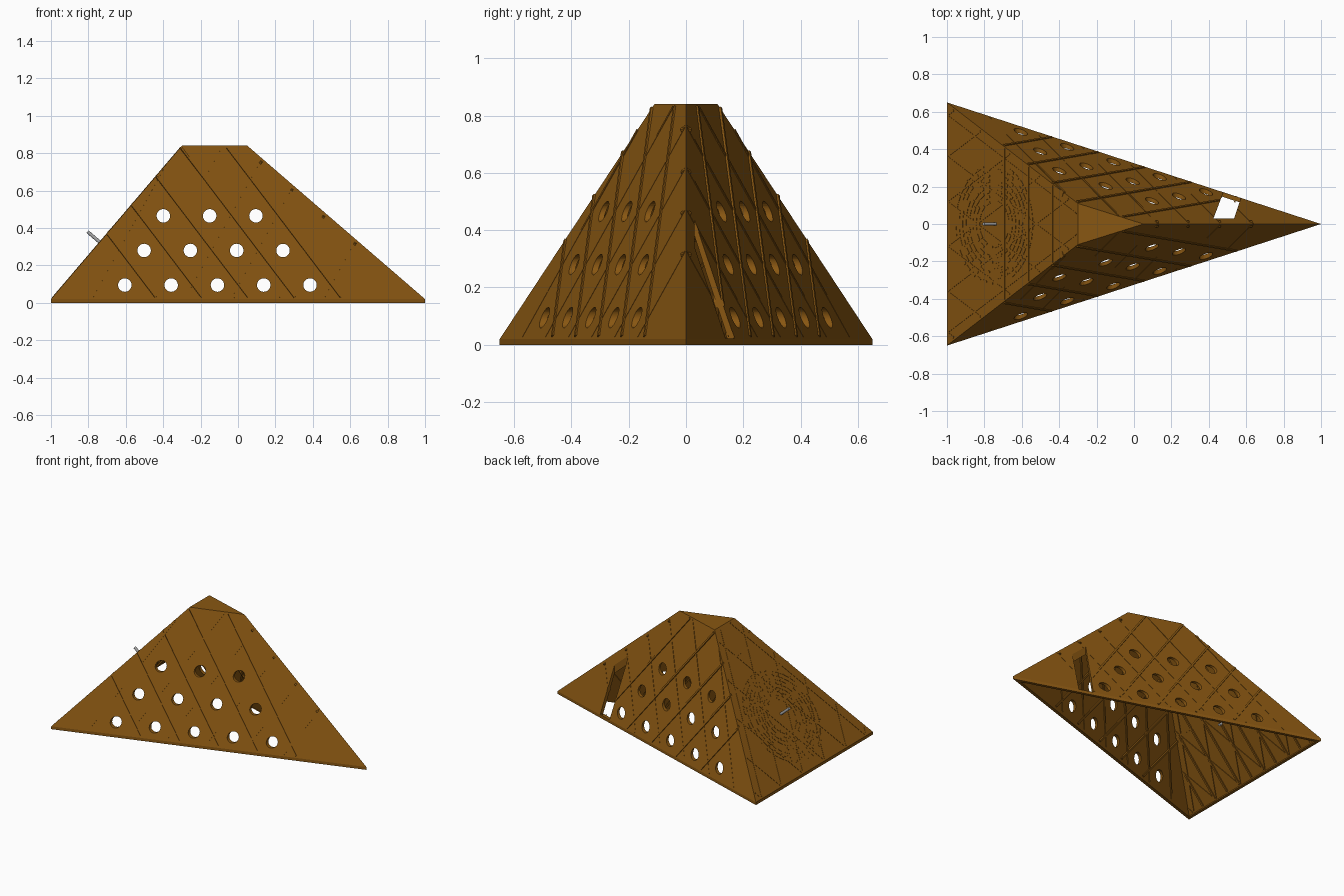
import bpy, bmesh, math, random
from mathutils import Vector, Matrix

if "Cube" in bpy.data.objects:
    bpy.data.objects.remove(bpy.data.objects["Cube"])

random.seed(4)
Z0, Z1 = 0.02, 0.84
A, B = 0.863, 2.656                      # slopes of the two long side faces
N_BACK = Vector((-0.82, 0, 0.70)).normalized()


def material(name, rgb):
    m = bpy.data.materials.new(name)
    m.diffuse_color = (*rgb, 1)
    m.use_nodes = True
    m.node_tree.nodes["Principled BSDF"].inputs["Base Color"].default_value = m.diffuse_color
    return m


BROWN = material("brown", (0.25, 0.095, 0.006))
GREY = material("grey", (0.4, 0.4, 0.4))


def make(name, bm, mat):
    bmesh.ops.recalc_face_normals(bm, faces=bm.faces)
    me = bpy.data.meshes.new(name)
    bm.to_mesh(me)
    bm.free()
    me.materials.append(mat)
    ob = bpy.data.objects.new(name, me)
    bpy.context.collection.objects.link(ob)
    return ob


def bar(bm, p, q, n, width, out, inn):
    """Box from p to q lying in a face with normal n."""
    d = (q - p).normalized()
    s = n.cross(d).normalized()
    m = Matrix((d, s, n)).transposed().to_4x4()
    m.translation = (p + q) / 2 + n * (out - inn) / 2
    size = Matrix.Diagonal(((q - p).length, width, out + inn, 1))
    bmesh.ops.create_cube(bm, size=1, matrix=m @ size)


def cut(ob, cutter):
    mod = ob.modifiers.new("cut", 'BOOLEAN')
    mod.operation = 'DIFFERENCE'
    mod.solver = 'EXACT'
    mod.use_self = True
    mod.object = cutter


def frac(z):
    return (z - Z0) / (Z1 - Z0)


def side_pt(x, z, s):
    return Vector((x, s * (A * (1 - x) - (z - Z0)) / B, z))


def back_pt(y, z):
    return Vector((-1 + 0.7 * frac(z), y, z))


def span(line, inside):
    """Part of a sloped line that lies inside its face, as a z range."""
    zs = [0.03 + i * 0.004 for i in range(201)]
    ok = [z for z in zs if inside(line(z), z)]
    return (ok[0], ok[-1]) if len(ok) > 8 else None


# Hollow truncated three-sided shell, open underneath
bm = bmesh.new()
base = [(-1, -0.65), (1, 0), (-1, 0.65)]
top = [(-0.30, -0.11), (0.05, 0), (-0.30, 0.11)]
rings = [[bm.verts.new((x, y, z)) for x, y in pts]
         for pts, z in ((base, 0), (base, Z0), (top, Z1))]
for lo, hi in zip(rings, rings[1:]):
    for i in range(3):
        j = (i + 1) % 3
        bm.faces.new((lo[i], lo[j], hi[j], hi[i]))
bm.faces.new(rings[2])
shell = make("shell", bm, BROWN)
sol = shell.modifiers.new("thickness", 'SOLIDIFY')
sol.thickness = 0.02
sol.offset = -1
sol.use_even_offset = True

# Round windows, drilled straight through both long sides
bm = bmesh.new()
for row, count in enumerate((5, 4, 3)):
    for k in range(count):
        loc = Matrix.Translation((-0.605 + 0.103 * row + 0.2475 * k, 0, 0.095 + 0.185 * row))
        bmesh.ops.create_cone(bm, cap_ends=True, segments=32, radius1=0.036, radius2=0.036,
                              depth=2, matrix=loc @ Matrix.Rotation(math.pi / 2, 4, 'X'))
windows = make("window_cutter", bm, BROWN)

# Doorway in the rear long side
bm = bmesh.new()
f = bm.faces.new([bm.verts.new((x, y, 0.022)) for x, y in
                  ((0.425, 0.03), (0.535, 0.03), (0.572, 0.139), (0.478, 0.17))])
r = bmesh.ops.extrude_face_region(bm, geom=[f])
bmesh.ops.translate(bm, vec=(0, 0, 0.9),
                    verts=[v for v in r['geom'] if isinstance(v, bmesh.types.BMVert)])
door = make("door_cutter", bm, BROWN)

for c in (windows, door):
    c.hide_render = True
    c.hide_set(True)
    cut(shell, c)

# Diagonal lattice ribs on the two long sides
def in_side(x, z):
    return -1 + 0.7 * frac(z) + 0.005 < x < 1 - 0.95 * frac(z) - 0.01


for s, name in ((-1, "front_ribs"), (1, "rear_ribs")):
    bm = bmesh.new()
    n = Vector((A, s * B, 1)).normalized()
    for slope, out, inn, count in ((-0.76, 0.005, 0.03, 5), (0.55, 0.001, 0.026, 6)):
        for k in range(count):
            line = lambda z: -0.63 + 0.2475 * k + slope * (z - 0.28)
            zr = span(line, in_side)
            if zr:
                p, q = (side_pt(line(z), z, s) for z in zr)
                bar(bm, p, q, n, 0.012, out, inn)
    ribs = make(name, bm, BROWN)
    if s > 0:
        cut(ribs, door)

# Ribs on the sloping end face: level bands, crossing diagonals, inner slats
def in_back(y, z):
    return abs(y) < 0.65 - 0.54 * frac(z) - 0.012


bm = bmesh.new()
for z in (0.38, 0.53, 0.68):
    w = 0.64 - 0.54 * frac(z)
    bar(bm, back_pt(-w, z), back_pt(w, z), N_BACK, 0.012, 0.003, 0.026)
for slope in (-0.65, 0.65):
    for y0 in (-0.58, -0.36, -0.12, 0.12, 0.36, 0.58):
        line = lambda z: y0 + slope * (z - Z0)
        zr = span(line, in_back)
        if zr:
            p, q = (back_pt(line(z), z) for z in zr)
            bar(bm, p, q, N_BACK, 0.01, 0.002, 0.026)
for k in range(-4, 5):
    zr = span(lambda z: 0.12 * k, lambda y, z: abs(y) < 0.6 - 0.54 * frac(z) and z < 0.8)
    if zr:
        p, q = (back_pt(0.12 * k, z) for z in zr)
        bar(bm, p, q, N_BACK, 0.012, -0.01, 0.03)
make("end_ribs", bm, BROWN)

# Dial on the end face: concentric rings of short raised marks
centre = back_pt(0, 0.313)
up = Vector((0.70, 0, 0.82)).normalized()
side = Vector((0, 1, 0))
bm = bmesh.new()
for ring in range(8):
    rad = 0.12 + 0.028 * ring
    count = int(2 * math.pi * rad / 0.05)
    for i in range(count):
        if random.random() < 0.1:
            continue
        t = 2 * math.pi * i / count
        mid = centre + rad * (math.cos(t) * side + math.sin(t) * up)
        tan = -math.sin(t) * side + math.cos(t) * up
        bar(bm, mid - tan * 0.019, mid + tan * 0.019, N_BACK, 0.014, 0.002, 0.004)
make("dial_marks", bm, BROWN)

# Grey pointer standing square to the dial
bm = bmesh.new()
mid = back_pt(0, 0.325) + N_BACK * 0.02
m = Matrix.Translation(mid) @ N_BACK.to_track_quat('Z', 'Y').to_matrix().to_4x4()
bmesh.ops.create_cone(bm, cap_ends=True, segments=16, radius1=0.009, radius2=0.009,
                      depth=0.13, matrix=m)
make("dial_pointer", bm, GREY)
